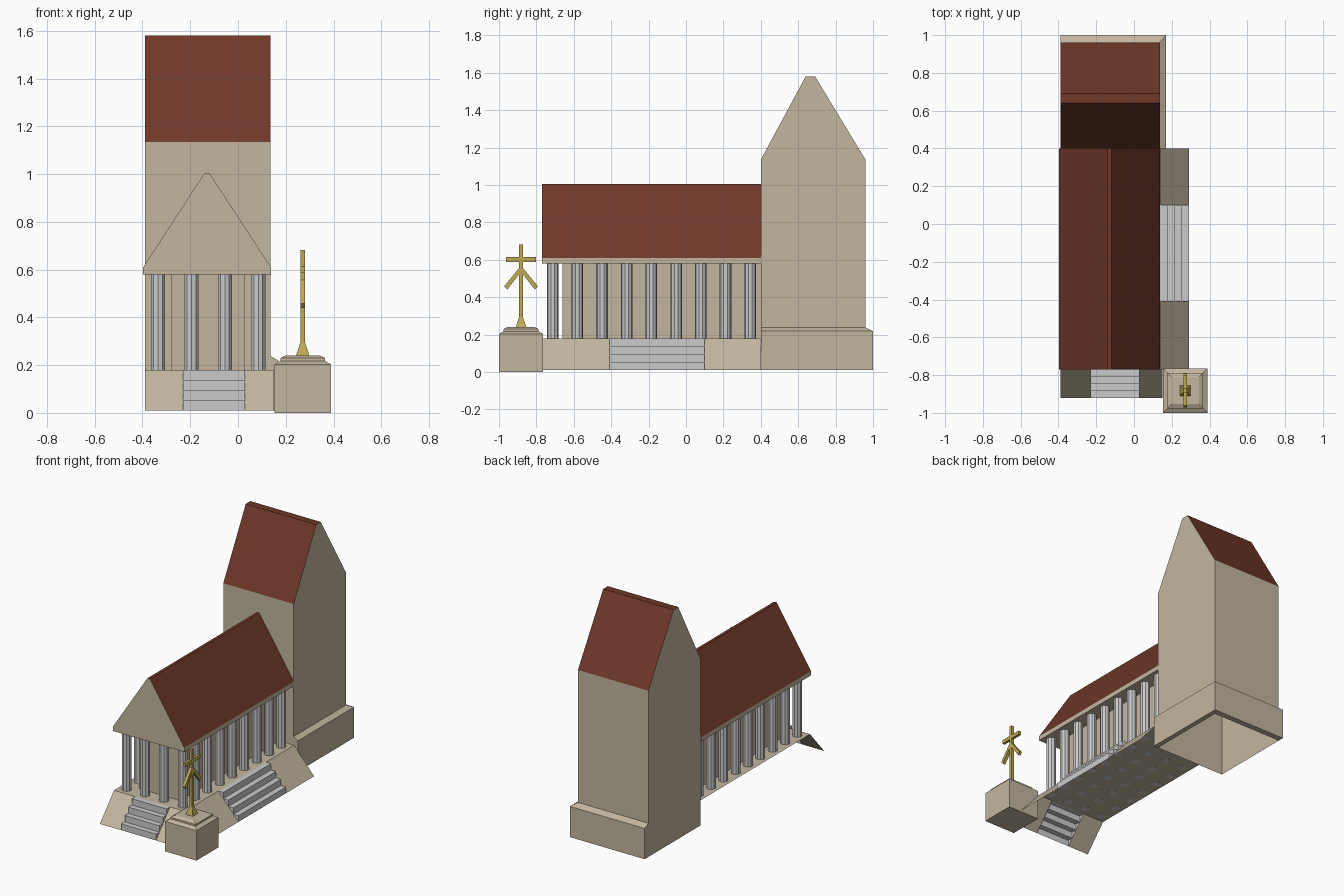
import bpy, bmesh
from mathutils import Matrix, Vector

if "Cube" in bpy.data.objects:
    bpy.data.objects.remove(bpy.data.objects["Cube"])


def material(name, col):
    m = bpy.data.materials.new(name)
    m.diffuse_color = (*col, 1)
    m.use_nodes = True
    m.node_tree.nodes["Principled BSDF"].inputs["Base Color"].default_value = m.diffuse_color
    return m


STONE = material("stone", (0.55, 0.47, 0.35))
TILE = material("roof_tile", (0.16, 0.04, 0.022))
GOLD = material("gold", (0.52, 0.40, 0.09))


def finish(name, bm, mats=(), recalc=True):
    if recalc:
        bmesh.ops.recalc_face_normals(bm, faces=bm.faces)
    me = bpy.data.meshes.new(name)
    bm.to_mesh(me)
    bm.free()
    for m in mats:
        me.materials.append(m)
    ob = bpy.data.objects.new(name, me)
    bpy.context.collection.objects.link(ob)
    return ob


def prism(name, profile, axis, a, b, mats=(), skip=(), second=()):
    """Extrude a (u, z) profile along x or y; skip = open sides, second = sides with 2nd material."""
    bm = bmesh.new()
    rings = [[bm.verts.new((t, u, z) if axis == 'x' else (u, t, z)) for u, z in profile]
             for t in (a, b)]
    n = len(profile)
    for r in rings:
        bm.faces.new(r)
    for i in range(n):
        if i not in skip:
            j = (i + 1) % n
            f = bm.faces.new((rings[0][i], rings[0][j], rings[1][j], rings[1][i]))
            f.material_index = 1 if i in second else 0
    return finish(name, bm, mats)


def stack(name, layers, mats):
    """Closed solid through rectangles given as (x0, x1, y0, y1, z), bottom to top."""
    bm = bmesh.new()
    rings = [[bm.verts.new(p) for p in ((x0, y0, z), (x1, y0, z), (x1, y1, z), (x0, y1, z))]
             for x0, x1, y0, y1, z in layers]
    bm.faces.new(rings[0])
    bm.faces.new(rings[-1])
    for lo, hi in zip(rings, rings[1:]):
        for i in range(4):
            j = (i + 1) % 4
            bm.faces.new((lo[i], lo[j], hi[j], hi[i]))
    return finish(name, bm, mats)


def box(name, x0, x1, y0, y1, z0, z1, mats):
    return stack(name, [(x0, x1, y0, y1, z0), (x0, x1, y0, y1, z1)], mats)


L, R, F, B = -0.39, 0.14, -0.77, 0.40      # hall footprint
LOW, DECK, EAVE = 0.01, 0.18, 0.58
RUN = 0.15                                 # horizontal length of skirt and stairs

# Thin deck with sloping skirts left open where the stairs sit
bm = bmesh.new()


def quad(*pts):
    bm.faces.new([bm.verts.new(p) for p in pts])


quad((L, F, DECK), (R, F, DECK), (R, B, DECK), (L, B, DECK))
for x0, x1 in ((L, -0.23), (0.03, 0.15)):
    quad((x0, F - RUN, LOW), (x1, F - RUN, LOW), (x1, F, DECK), (x0, F, DECK))
for y0, y1 in ((F, -0.41), (0.10, B)):
    quad((R + RUN, y0, LOW), (R + RUN, y1, LOW), (R, y1, DECK), (R, y0, DECK))
finish("deck_and_skirts", bm, [STONE], recalc=False)


# Stairs
def stair_profile(start, direction, steps=4):
    pts = [(start, LOW)]
    for i in range(steps):
        z = LOW + (DECK - LOW) * (i + 1) / steps
        pts += [(start + direction * RUN * i / steps, z),
                (start + direction * RUN * (i + 1) / steps, z)]
    return pts


prism("front_stairs", stair_profile(F - RUN, 1), 'x', -0.23, 0.03, skip=(8,))
prism("side_stairs", stair_profile(R + RUN, -1), 'y', -0.41, 0.10, skip=(8,))

# Grid of columns
bm = bmesh.new()
for i in range(4):
    for j in range(9):
        bmesh.ops.create_cone(
            bm, cap_ends=True, segments=10, radius1=0.031, radius2=0.031, depth=EAVE - DECK + 0.002,
            matrix=Matrix.Translation((-0.335 + 0.14 * i, -0.713 + 0.132 * j, (EAVE + DECK) / 2)))
finish("columns", bm)

# Inner hall walls
box("inner_hall", -0.28, 0.03, -0.66, B, DECK, EAVE, [STONE])

# Hall roof: stone eave band and gables, tiled slopes
prism("hall_roof", [(-0.397, EAVE), (0.138, EAVE), (0.138, 0.61), (-0.12, 1.005),
                    (-0.14, 1.005), (-0.397, 0.61)], 'y', F, B,
      [STONE, TILE], second=(2, 3, 4))

# Tower, open underneath
prism("tower", [(B, LOW), (0.96, LOW), (0.96, 1.135), (0.69, 1.58), (0.64, 1.58), (B, 1.135)],
      'x', L, 0.137, [STONE, TILE], skip=(0,), second=(2, 3, 4))

# Tower plinth: L-shaped sweep along the right and back sides
bm = bmesh.new()
stations = [((0.137, B), (0.17, B)), ((0.137, 0.96), (0.17, 1.0)), ((L, 0.96), (L, 1.0))]
rings = [[bm.verts.new(p) for p in ((*i, LOW), (*o, LOW), (*o, 0.218), (*i, 0.238))]
         for i, o in stations]
bm.faces.new(rings[0])
bm.faces.new(rings[-1])
for a, b in zip(rings, rings[1:]):
    for k in range(3):
        bm.faces.new((a[k], a[k + 1], b[k + 1], b[k]))
finish("tower_plinth", bm, [STONE])

# Monument pedestal
CX, CY = 0.271, -0.882


def square(h, z):
    return (CX - h, CX + h, CY - h, CY + h, z)


stack("pedestal", [square(0.118, 0), square(0.118, 0.203), square(0.094, 0.217),
                   square(0.094, 0.229), square(0.072, 0.24)], [STONE])

# Monument shaft with flared foot, crossbar and slanting arms
stack("cross_shaft", [square(0.028, 0.238), square(0.023, 0.255), square(0.010, 0.295),
                      square(0.010, 0.682)], [GOLD])
box("crossbar", CX - 0.009, CX + 0.009, CY - 0.08, CY + 0.08, 0.588, 0.614, [GOLD])
for side, name in ((-1, "left_arm"), (1, "right_arm")):
    prism(name, [(CY, 0.568), (CY, 0.535), (CY + side * 0.074, 0.44), (CY + side * 0.09, 0.458)],
          'x', CX - 0.010, CX + 0.010, [GOLD])
